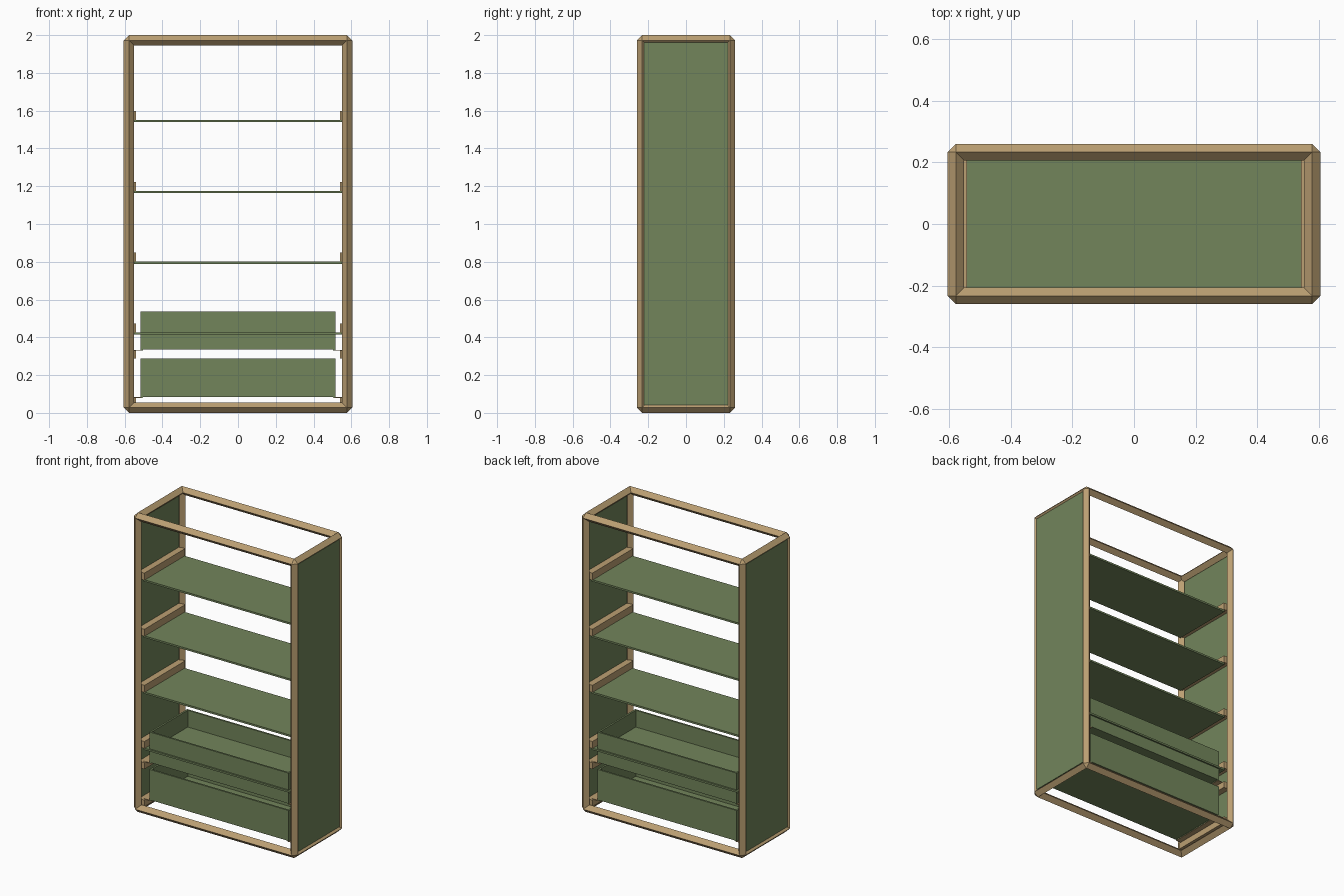
import bpy, bmesh
from mathutils import Vector

if "Cube" in bpy.data.objects:
    bpy.data.objects.remove(bpy.data.objects["Cube"])

CX, CY, R = 0.5775, 0.2325, 0.0275      # post centre lines and half-diagonal
Z0, Z1 = R, 2 - R


def material(name, color):
    m = bpy.data.materials.new(name)
    m.diffuse_color = color
    m.use_nodes = True
    m.node_tree.nodes["Principled BSDF"].inputs["Base Color"].default_value = m.diffuse_color
    return m


WOOD = material("tan_wood", (0.50, 0.35, 0.17, 1))
GREEN = material("green_board", (0.17, 0.235, 0.105, 1))


def finish(bm, name, mat):
    bmesh.ops.recalc_face_normals(bm, faces=bm.faces[:])
    me = bpy.data.meshes.new(name)
    bm.to_mesh(me)
    bm.free()
    me.materials.append(mat)
    ob = bpy.data.objects.new(name, me)
    bpy.context.collection.objects.link(ob)
    return ob


def add_box(bm, x, y, z):
    lo, hi = Vector((x[0], y[0], z[0])), Vector((x[1], y[1], z[1]))
    for v in bmesh.ops.create_cube(bm, size=1)["verts"]:
        v.co = (lo + hi) / 2 + v.co * (hi - lo)


def box(name, mat, x, y, z):
    bm = bmesh.new()
    add_box(bm, x, y, z)
    return finish(bm, name, mat)


def beam(name, a, b):
    """Diamond-section beam with pointed ends that meet as an octahedral corner."""
    a, b = Vector(a), Vector(b)
    d = (b - a).normalized()
    u = Vector((0, 0, 1)) if abs(d.z) < 0.5 else Vector((1, 0, 0))
    w = d.cross(u)
    bm = bmesh.new()
    rings = [[bm.verts.new(p + o * R) for o in (u, w, -u, -w)] for p in (a, b)]
    tips = [bm.verts.new(a - d * R), bm.verts.new(b + d * R)]
    for i in range(4):
        j = (i + 1) % 4
        bm.faces.new((rings[0][i], rings[0][j], rings[1][j], rings[1][i]))
        for ring, tip in zip(rings, tips):
            bm.faces.new((ring[i], ring[j], tip))
    return finish(bm, name, WOOD)


def side_x(s, a, b):
    return tuple(sorted((s * a, s * b)))


SIDES = ((-1, "left"), (1, "right"))
ENDS = ((-1, "front"), (1, "back"))
LEVELS = ((Z0, "bottom"), (Z1, "top"))

# Frame: posts, long beams and short beams
for sy, end in ENDS:
    for sx, side in SIDES:
        beam(f"{end}_{side}_post", (sx * CX, sy * CY, Z0), (sx * CX, sy * CY, Z1))
    for z, level in LEVELS:
        beam(f"{level}_{end}_beam", (-CX, sy * CY, z), (CX, sy * CY, z))
for sx, side in SIDES:
    for z, level in LEVELS:
        beam(f"{level}_{side}_beam", (sx * CX, -CY, z), (sx * CX, CY, z))
    # Side panels
    box(f"{side}_panel", GREEN, side_x(sx, 0.584, 0.596), (-0.222, 0.222), (0.042, 1.962))

# Shelves with a rail at each end
for i in range(4):
    z = 0.42 + 0.375 * i
    box(f"shelf_{i + 1}", GREEN, (-0.55, 0.55), (-0.21, 0.21), (z - 0.006, z + 0.006))
    for sx, side in SIDES:
        box(f"shelf_{i + 1}_{side}_rail", WOOD, side_x(sx, 0.541, 0.588),
            (-0.215, 0.215), (z + 0.006, z + 0.053))

# Open drawers with runners and support rails
for i, z in enumerate((0.085, 0.335)):
    bm = bmesh.new()
    add_box(bm, (-0.503, 0.503), (-0.2, 0.2), (z, z + 0.012))
    for s in (-1, 1):
        add_box(bm, (-0.503, 0.503), side_x(s, 0.188, 0.2), (z + 0.004, z + 0.203))
        add_box(bm, side_x(s, 0.503, 0.515), (-0.2, 0.2), (z - 0.004, z + 0.203))
    finish(bm, f"drawer_{i + 1}", GREEN)
    for sx, side in SIDES:
        box(f"drawer_{i + 1}_{side}_rail", WOOD, side_x(sx, 0.541, 0.588),
            (-0.215, 0.215), (z - 0.047, z - 0.004))
        box(f"drawer_{i + 1}_{side}_runner", WOOD, side_x(sx, 0.505, 0.56),
            (-0.2, 0.2), (z - 0.006, z - 0.002))
